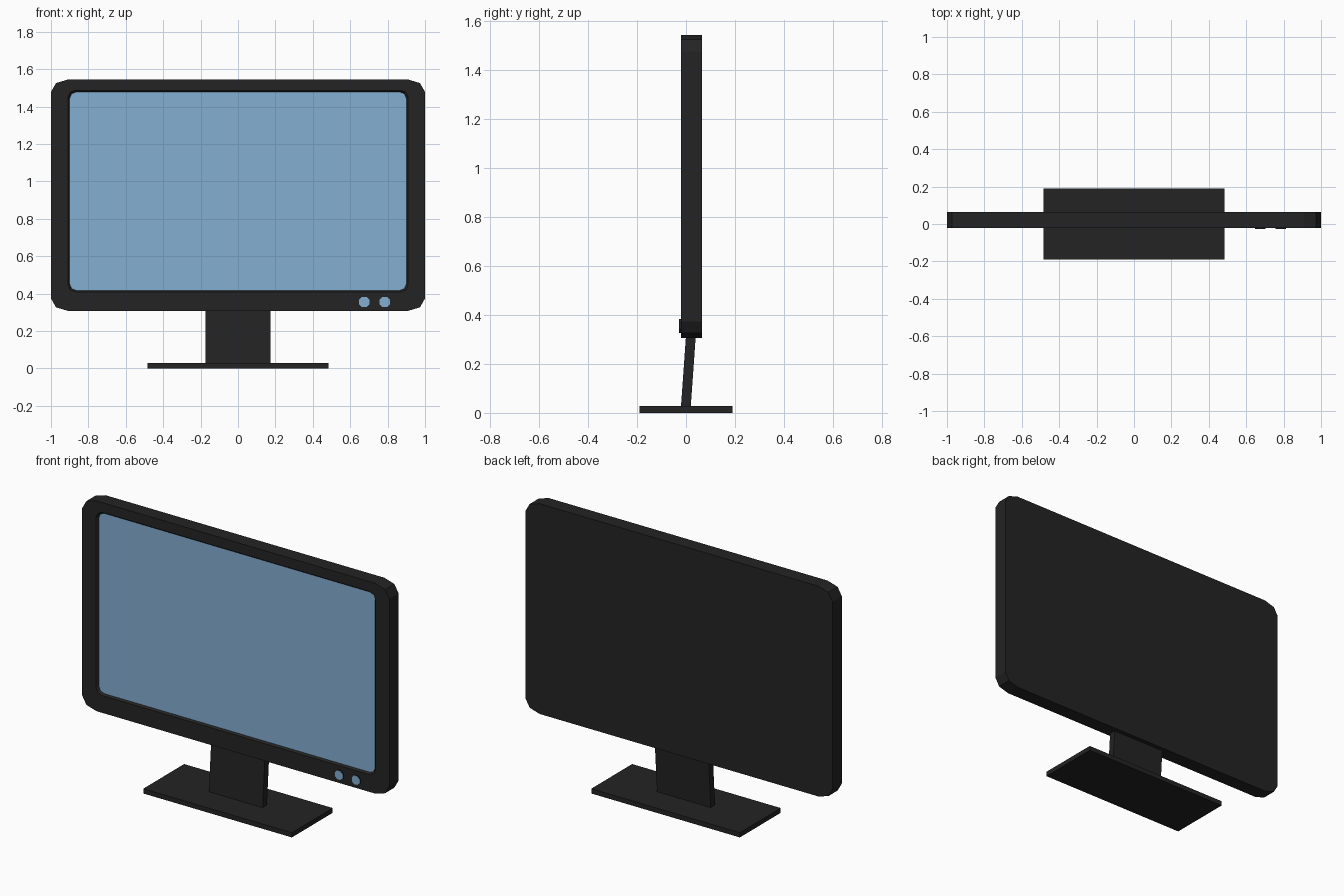
import bpy, bmesh, math

if "Cube" in bpy.data.objects:
    bpy.data.objects.remove(bpy.data.objects["Cube"])


def material(name, rgb):
    m = bpy.data.materials.new(name)
    m.diffuse_color = (*rgb, 1)
    m.use_nodes = True
    m.node_tree.nodes["Principled BSDF"].inputs["Base Color"].default_value = m.diffuse_color
    return m


black = material("black plastic", (0.017, 0.017, 0.017))
blue = material("screen blue", (0.23, 0.43, 0.64))


def loft(name, rings, mats, first_cap=0, last_cap=0):
    """Bridge rings of equal length and cap both ends."""
    bm = bmesh.new()
    loops = [[bm.verts.new(p) for p in r] for r in rings]
    n = len(loops[0])
    for a, b in zip(loops, loops[1:]):
        for i in range(n):
            j = (i + 1) % n
            bm.faces.new((a[i], a[j], b[j], b[i]))
    bm.faces.new(loops[0][::-1]).material_index = first_cap
    bm.faces.new(loops[-1]).material_index = last_cap
    bmesh.ops.recalc_face_normals(bm, faces=bm.faces[:])
    me = bpy.data.meshes.new(name)
    bm.to_mesh(me)
    bm.free()
    for m in mats:
        me.materials.append(m)
    ob = bpy.data.objects.new(name, me)
    bpy.context.collection.objects.link(ob)
    return ob


def rounded(y, hx, z0, z1, rx, rz, seg=2):
    """Rounded rectangle in the xz plane."""
    pts = []
    for k, (sx, zc) in enumerate([(1, z1 - rz), (-1, z1 - rz), (-1, z0 + rz), (1, z0 + rz)]):
        for s in range(seg + 1):
            a = math.pi / 2 * (k + s / seg)
            pts.append((sx * (hx - rx) + rx * math.cos(a), y, zc + rz * math.sin(a)))
    return pts


def rect(z, hx, y0, y1):
    return [(-hx, y0, z), (hx, y0, z), (hx, y1, z), (-hx, y1, z)]


# Casing with recessed screen
loft("display_casing", [
    rounded(0.065, 1.0, 0.307, 1.545, 0.092, 0.067),
    rounded(-0.021, 1.0, 0.307, 1.545, 0.092, 0.067),
    rounded(-0.021, 0.91, 0.409, 1.487, 0.04, 0.04),
    rounded(-0.009, 0.90, 0.417, 1.478, 0.035, 0.035),
], [black, blue], last_cap=1)

# Control buttons
for side, x in (("left", 0.675), ("right", 0.785)):
    def ring(y):
        return [(x + 0.03 * math.cos(math.pi / 4 * (i + 0.5)), y,
                 0.355 + 0.03 * math.sin(math.pi / 4 * (i + 0.5))) for i in range(8)]
    loft(side + "_button", [ring(-0.015), ring(-0.028)], [black, blue], last_cap=1)

# Leaning neck and flat base
loft("neck", [rect(0.02, 0.175, -0.021, 0.019), rect(0.33, 0.175, 0.001, 0.041)], [black])
loft("base", [rect(0, 0.484, -0.19, 0.19), rect(0.028, 0.484, -0.19, 0.19)], [black])
